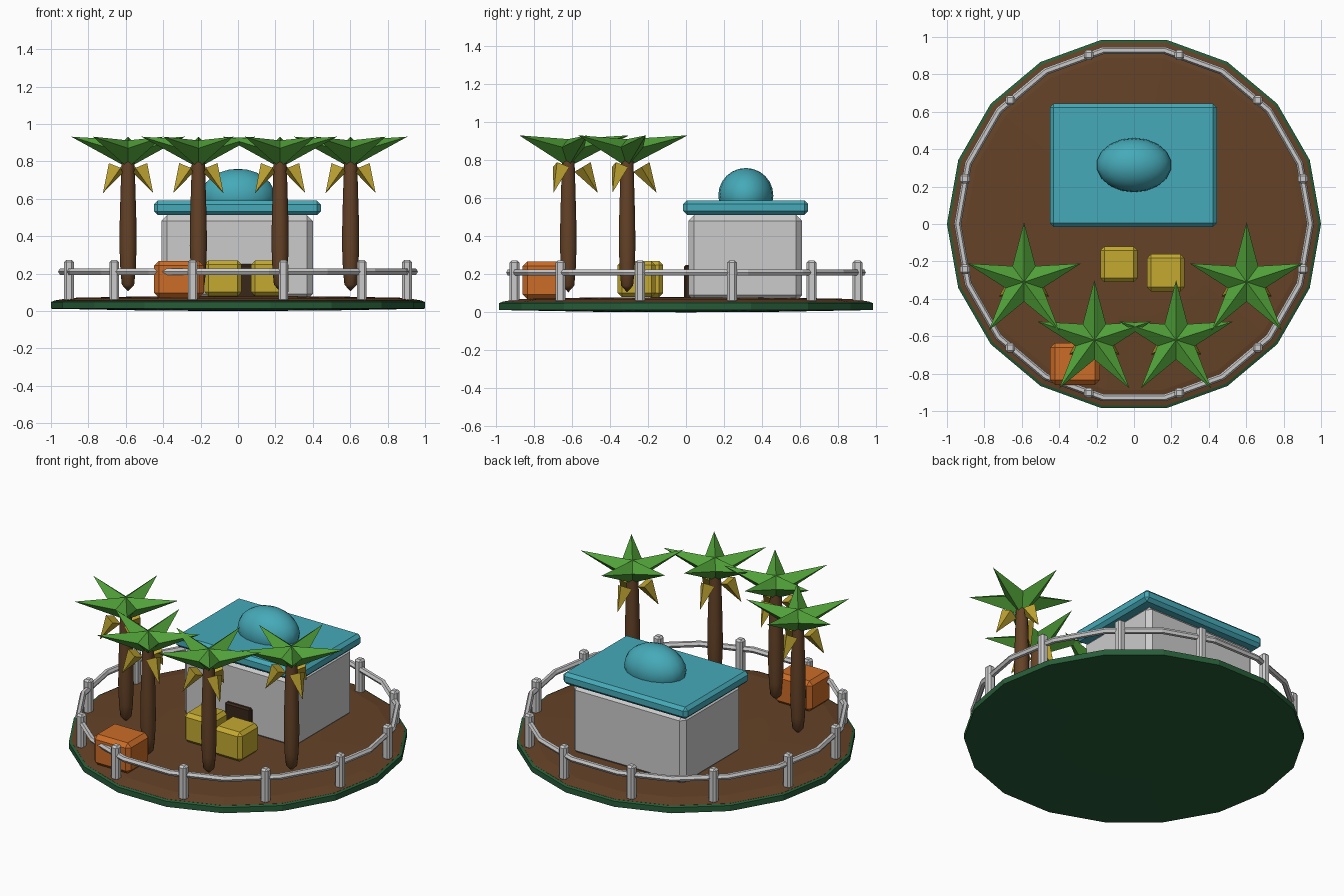
import bpy, bmesh, math
from mathutils import Vector

if "Cube" in bpy.data.objects:
    bpy.data.objects.remove(bpy.data.objects["Cube"])


def mat(name, r, g, b):
    m = bpy.data.materials.new(name)
    m.diffuse_color = (r, g, b, 1)
    m.use_nodes = True
    m.node_tree.nodes["Principled BSDF"].inputs["Base Color"].default_value = m.diffuse_color
    return m


SOIL = mat("soil_brown", .13, .055, .02)
GRASS = mat("dark_green", .02, .11, .04)
LEAF = mat("leaf_green", .08, .35, .04)
DRY = mat("dry_yellow", .5, .36, .03)
TEAL = mat("teal", .06, .4, .48)
YELLOW = mat("crate_yellow", .55, .4, .03)
ORANGE = mat("crate_orange", .6, .15, .02)
DARK = mat("door_dark", .04, .02, .01)


def make(name, bm, material=None, smooth=None):
    bmesh.ops.recalc_face_normals(bm, faces=bm.faces)
    me = bpy.data.meshes.new(name)
    bm.to_mesh(me)
    bm.free()
    ob = bpy.data.objects.new(name, me)
    bpy.context.collection.objects.link(ob)
    if material:
        me.materials.append(material)
    if smooth:
        bpy.ops.object.select_all(action='DESELECT')
        ob.select_set(True)
        bpy.context.view_layer.objects.active = ob
        bpy.ops.object.shade_smooth_by_angle(angle=math.radians(smooth))
    return ob


def box(name, x0, x1, y0, y1, z0, z1, bevel, material=None):
    bm = bmesh.new()
    bmesh.ops.create_cube(bm, size=1)
    for v in bm.verts:
        v.co = Vector(((x0 + x1) / 2 + v.co.x * (x1 - x0),
                       (y0 + y1) / 2 + v.co.y * (y1 - y0),
                       (z0 + z1) / 2 + v.co.z * (z1 - z0)))
    bmesh.ops.bevel(bm, geom=bm.edges[:], offset=bevel, segments=1,
                    affect='EDGES', profile=.5)
    return make(name, bm, material)


def lathe(name, profile, sides, material, at=(0, 0), smooth=None):
    bm = bmesh.new()
    rings = []
    for r, z in profile:
        n = sides if r > 0 else 1
        rings.append([bm.verts.new((at[0] + r * math.cos(i * math.tau / sides),
                                    at[1] + r * math.sin(i * math.tau / sides), z))
                      for i in range(n)])
    for a, b in zip(rings, rings[1:]):
        for i in range(sides):
            j = (i + 1) % sides
            quad = [a[i % len(a)], a[j % len(a)], b[j % len(b)], b[i % len(b)]]
            bm.faces.new(list(dict.fromkeys(quad)))
    return make(name, bm, material, smooth)


# Island: green slab with a slightly domed soil top
lathe("island_base", [(0, 0), (.45, .002), (1, .012), (1, .048), (.985, .054), (0, .06)], 18, GRASS)
lathe("island_soil", [(0, .04), (.985, .05), (.985, .055), (.9, .07), (.5, .078), (0, .08)], 18, SOIL)

# House, roof, dome and door
box("house_walls", -.41, .40, .013, .61, .06, .512, .03)
box("roof_slab", -.45, .443, -.015, .643, .513, .59, .02, TEAL)
bm = bmesh.new()
bmesh.ops.create_uvsphere(bm, u_segments=18, v_segments=12, radius=1)
for v in bm.verts:
    v.co = Vector((v.co.x * .2, .315 + v.co.y * .145, .615 + v.co.z * .145))
make("roof_dome", bm, TEAL, 40)
box("door", -.09, .095, -.01, .03, .07, .25, .01, DARK)

# Crates
box("crate_left", -.18, .02, -.31, -.12, .08, .27, .022, YELLOW)
box("crate_right", .07, .27, -.36, -.16, .08, .27, .022, YELLOW)
box("crate_front", -.448, -.183, -.86, -.635, .07, .268, .025, ORANGE)

# Fence: ring rail on twelve posts
R, T = .943, .019
rail = [(R + T * math.cos(k * math.tau / 6), .21 + T * math.sin(k * math.tau / 6)) for k in range(7)]
ob = lathe("fence_rail", rail, 18, None)
bm = bmesh.new()
bm.from_mesh(ob.data)
bmesh.ops.remove_doubles(bm, verts=bm.verts, dist=1e-5)
bm.to_mesh(ob.data)
bm.free()
for i in range(12):
    a = math.radians(15 + 30 * i)
    x, y = .936 * math.cos(a), .936 * math.sin(a)
    box("fence_post", x - .026, x + .026, y - .026, y + .026, .05, .273, .012)


def star_crown(x, y):
    bm = bmesh.new()
    top, low = bm.verts.new((x, y, .912)), bm.verts.new((x, y, .765))
    rim = []
    for i in range(10):
        a = math.radians(90 + 36 * i)
        r, z = ((.32, .932), (.105, .87))[i % 2]
        rim.append(bm.verts.new((x + r * math.cos(a), y + r * math.sin(a), z)))
    for i in range(10):
        bm.faces.new((top, rim[i], rim[(i + 1) % 10]))
        bm.faces.new((low, rim[(i + 1) % 10], rim[i]))
    make("palm_leaves", bm, LEAF)


def dry_frond(x, y, deg):
    d = Vector((math.cos(math.radians(deg)), math.sin(math.radians(deg)), 0))
    up = Vector((0, 0, 1))
    side = up.cross(d)
    base = Vector((x, y, .765)) + d * .075
    tip = Vector((x, y, .63)) + d * .155
    out = (tip - base).normalized().cross(side).normalized()
    bm = bmesh.new()
    t = bm.verts.new(tip)
    ring = [bm.verts.new(base + o * .05) for o in (out, side, -out, -side)]
    bm.faces.new(ring)
    for i in range(4):
        bm.faces.new((ring[i], ring[(i + 1) % 4], t))
    make("dry_frond", bm, DRY)


# Palms
for x, y in ((-.588, -.31), (.602, -.31), (-.212, -.62), (.225, -.62)):
    lathe("palm_trunk", [(0, .105), (.033, .14), (.041, .22), (.046, .35), (.044, .5),
                         (.038, .7), (.034, .82), (0, .84)], 10, SOIL, (x, y), 40)
    star_crown(x, y)
    for deg in (90, 210, 330):
        dry_frond(x, y, deg)
